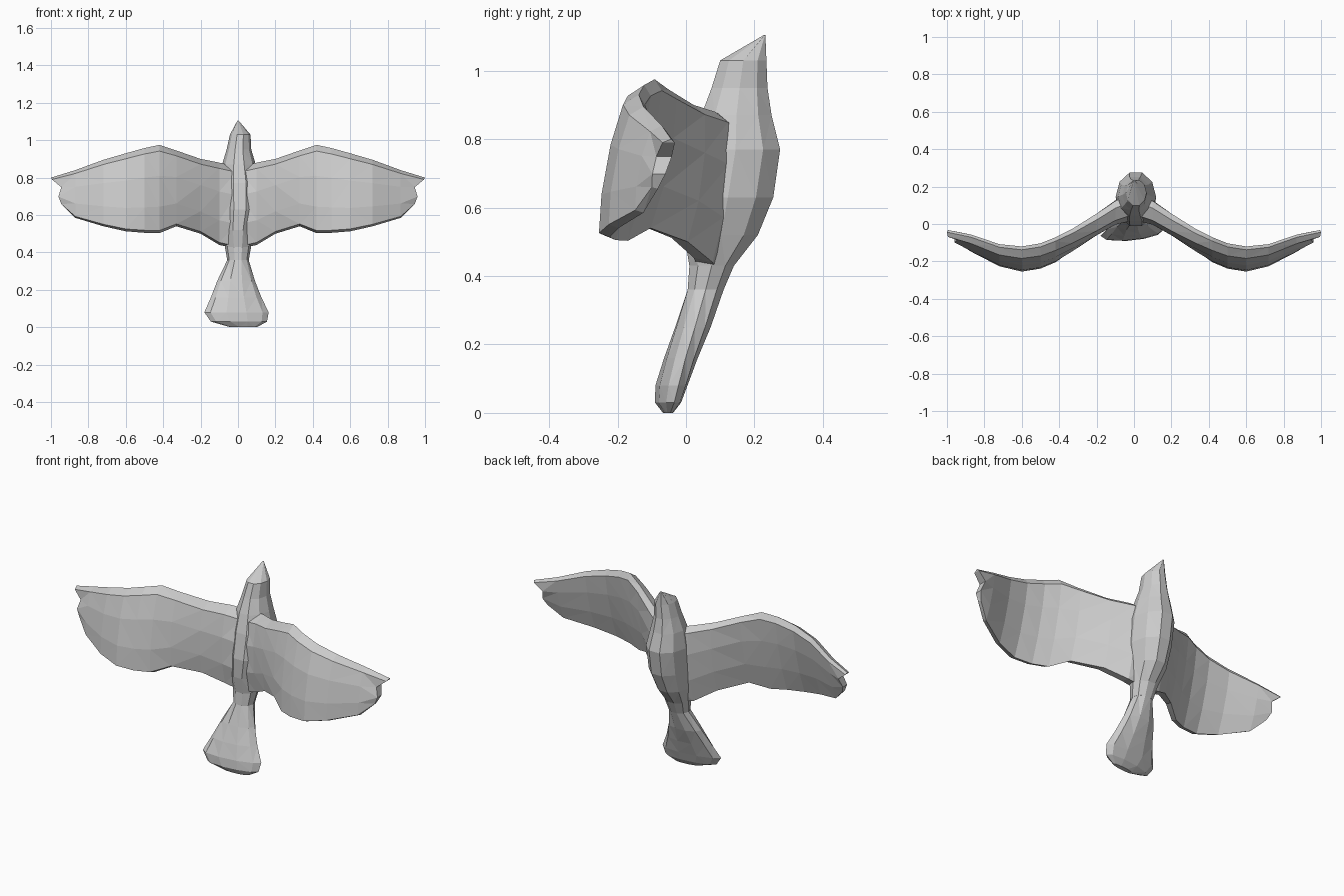
import bpy, bmesh, math
from mathutils import Vector

if "Cube" in bpy.data.objects:
    bpy.data.objects.remove(bpy.data.objects["Cube"])


def loft(name, rings):
    """Skin a list of equal-length point rings, cap both ends, flat shading."""
    bm = bmesh.new()
    rows = [[bm.verts.new(p) for p in ring] for ring in rings]
    n = len(rows[0])
    for a, b in zip(rows, rows[1:]):
        for i in range(n):
            j = (i + 1) % n
            bm.faces.new((a[i], a[j], b[j], b[i]))
    bm.faces.new(rows[0][::-1])
    bm.faces.new(rows[-1])
    bmesh.ops.remove_doubles(bm, verts=bm.verts, dist=0.0005)
    bmesh.ops.triangulate(bm, faces=bm.faces[:])
    bmesh.ops.recalc_face_normals(bm, faces=bm.faces[:])
    me = bpy.data.meshes.new(name)
    bm.to_mesh(me)
    bm.free()
    ob = bpy.data.objects.new(name, me)
    bpy.context.collection.objects.link(ob)
    return ob


def oval(z, y0, y1, rx, twist=0.0, cx=0.0, n=10):
    """Horizontal body section between front y0 and rear y1."""
    ring = []
    for i in range(n):
        a = 2 * math.pi * i / n
        x = rx * math.cos(a)
        y = (y0 + y1) / 2 + (y1 - y0) / 1.9 * math.sin(a)
        ring.append(Vector((cx + x, y + twist * x, z)))
    return ring


# body with head, beak tip and neck
body = [
    (1.105, .229, .232, .003),
    (1.03, .10, .235, .055, 0, .012),
    (.95, .075, .238, .066, 0, .005),
    (.87, .045, .25, .09, 0, .005),
    (.77, .015, .275, .108, 0, .01),
    (.63, -.01, .255, .105, 0, .01),
    (.52, -.005, .21, .088),
    (.43, .01, .14, .07),
    (.36, .005, .11, .058),
]
loft("body", [oval(*s) for s in body])

# fanned tail, slightly twisted
tail = [
    (.43, .015, .13, .06),
    (.36, .005, .11, .057),
    (.25, -.03, .07, .1, .06, -.01),
    (.16, -.06, .03, .135, .1, -.01),
    (.08, -.083, -.002, .172, .12, -.008),
    (.03, -.085, -.02, .15, .12, .005),
    (.0, -.065, -.04, .07, .1, .03),
]
loft("tail", [oval(*s) for s in tail])

# wing sections: x, leading edge (y, z), trailing edge (y, z), thickness
wing = [
    (.01, .10, .86, .065, .42, .14),
    (.10, .065, .88, .055, .44, .13),
    (.20, .005, .90, -.015, .50, .115),
    (.33, -.065, .945, -.12, .54, .095),
    (.42, -.105, .975, -.185, .503, .088),
    (.50, -.135, .958, -.22, .505, .084),
    (.60, -.15, .93, -.237, .513, .08),
    (.72, -.135, .895, -.21, .54, .072),
    (.87, -.08, .84, -.135, .585, .06),
    (.94, -.05, .80, -.09, .655, .045),
]
# chord fraction and thickness side around the section
OUTLINE = [(0, .3), (.07, -.7), (.35, -1), (.7, -.9), (.97, -.5),
           (1, .35), (.7, .8), (.35, 1), (.07, .9)]
# ragged tip: chord fraction -> outward shift
TIP = {0: .06, .07: .055, .35: .005, .7: .02, .97: .005, 1: 0}


def wing_section(x, yl, zl, yt, zt, t):
    ring = []
    for v, s in OUTLINE:
        dx = TIP[v] if x > .9 else 0
        ring.append(Vector((x + dx, yl + (yt - yl) * v + s * t / 2,
                            zl + (zt - zl) * v)))
    return ring


wings = loft("wings", [wing_section(*s) for s in wing])
mirror = wings.modifiers.new("mirror", 'MIRROR')
mirror.use_axis[0] = True
mirror.use_mirror_merge = False
